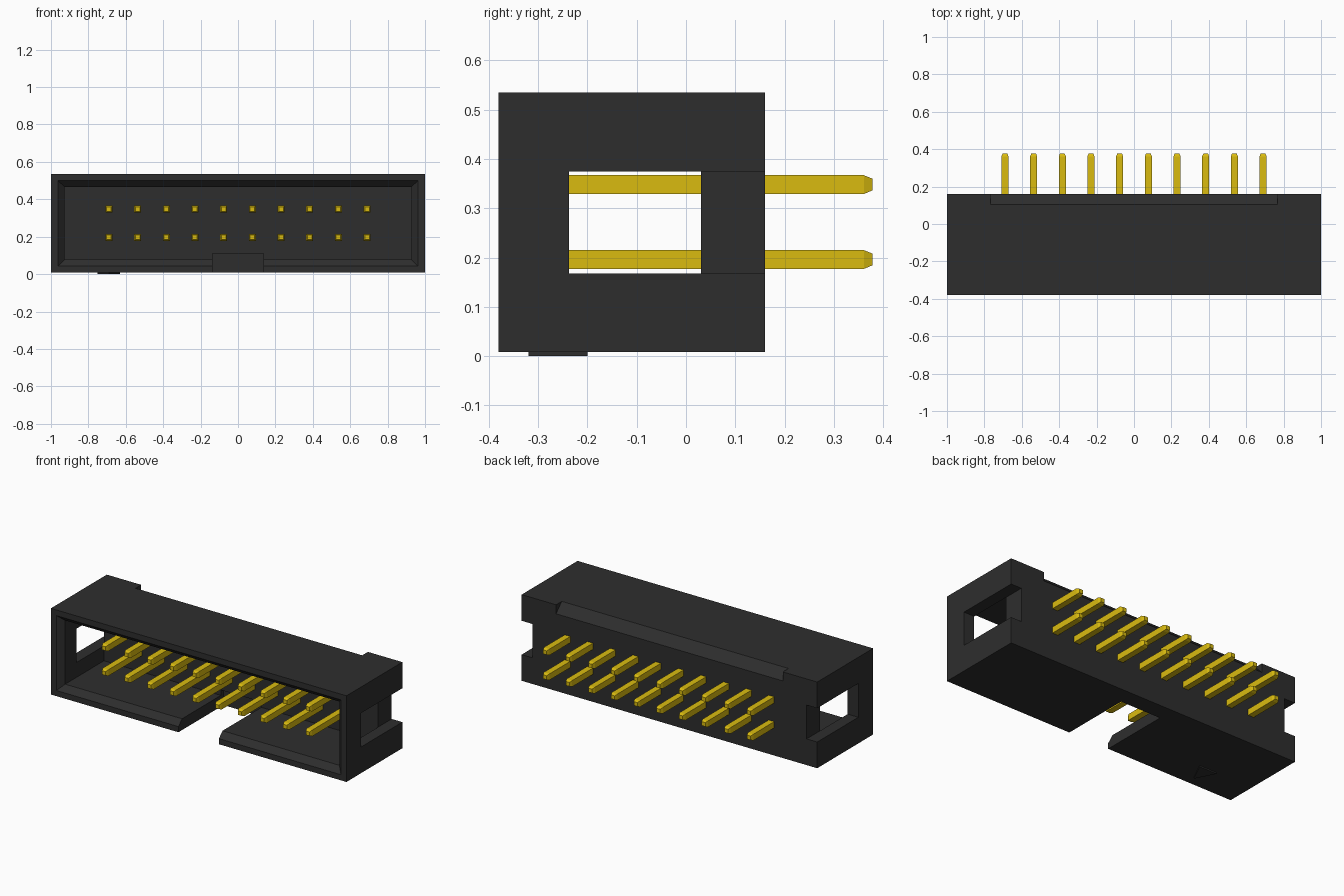
import bpy, bmesh
from mathutils import Vector

if "Cube" in bpy.data.objects:
    bpy.data.objects.remove(bpy.data.objects["Cube"])


def material(name, color):
    m = bpy.data.materials.new(name)
    m.diffuse_color = color
    m.use_nodes = True
    m.node_tree.nodes["Principled BSDF"].inputs["Base Color"].default_value = m.diffuse_color
    return m


BLACK = material("black_plastic", (0.027, 0.027, 0.027, 1))
GOLD = material("gold", (0.70, 0.50, 0.005, 1))


def add_loft(bm, rings):
    # closed solid through matching rings of points
    rows = [[bm.verts.new(p) for p in r] for r in rings]
    n = len(rows[0])
    for a, b in zip(rows, rows[1:]):
        for i in range(n):
            j = (i + 1) % n
            bm.faces.new((a[i], a[j], b[j], b[i]))
    bm.faces.new(rows[0][::-1])
    bm.faces.new(rows[-1])


def finish(name, bm, mat):
    bmesh.ops.recalc_face_normals(bm, faces=bm.faces)
    me = bpy.data.meshes.new(name)
    bm.to_mesh(me)
    bm.free()
    me.materials.append(mat)
    ob = bpy.data.objects.new(name, me)
    bpy.context.collection.objects.link(ob)
    return ob


def solid(name, rings, mat=BLACK):
    bm = bmesh.new()
    add_loft(bm, rings)
    return finish(name, bm, mat)


def rect(x0, x1, z0, z1, y):
    return [(x0, y, z0), (x1, y, z0), (x1, y, z1), (x0, y, z1)]


def box(name, x0, x1, y0, y1, z0, z1):
    return solid(name, [rect(x0, x1, z0, z1, y) for y in (y0, y1)])


def cut(ob, cutter):
    cutter.hide_render = True
    mod = ob.modifiers.new("cut", 'BOOLEAN')
    mod.operation = 'DIFFERENCE'
    mod.solver = 'EXACT'
    mod.object = cutter
    bpy.context.view_layer.objects.active = ob
    bpy.ops.object.modifier_apply(modifier=mod.name)
    bpy.data.objects.remove(cutter)


# Shroud body
FRONT, BACK, FLOOR = -0.38, 0.16, 0.03
BOTTOM, TOP = 0.008, 0.535
body = box("shroud", -1, 1, FRONT, BACK, BOTTOM, TOP)

# Cavity with a chamfered mouth
cut(body, solid("cavity_cutter", [
    rect(-0.998, 0.998, 0.008, 0.534, FRONT - 0.035),
    rect(-0.928, 0.928, 0.077, 0.467, FRONT + 0.035),
    rect(-0.928, 0.928, 0.077, 0.467, FLOOR)]))

# Side slots, open at the back, stepped around the floor block
for s in (-1, 1):
    plan = [(0.9, -0.237), (1.1, -0.237), (1.1, 0.3),
            (0.928, 0.3), (0.928, FLOOR), (0.9, FLOOR)]
    cut(body, solid("slot_cutter",
                    [[(s * x, y, z) for x, y in plan] for z in (0.168, 0.375)]))

# Key notch in the bottom wall
cut(body, box("key_cutter", -0.137, 0.137, -0.5, 0.055, -0.1, 0.11))

# Chamfer along the middle of the top back edge
c = 0.055
wedge = [(BACK - 2 * c, TOP + c), (BACK + c, TOP - 2 * c), (BACK + c, TOP + c)]
cut(body, solid("chamfer_cutter",
                [[(x, y, z) for y, z in wedge] for x in (-0.767, 0.767)]))

# Raised triangle marking the first pin
tri = [(-0.75, -0.2), (-0.63, -0.2), (-0.69, -0.32)]
solid("pin_marker", [[(x, y, z) for x, y in tri] for z in (0.0, BOTTOM + 0.004)])

# Two rows of ten square pins with tapered tips
bm = bmesh.new()
for row_z in (0.196, 0.348):
    for i in range(10):
        x = (i - 4.5) * 0.1533
        add_loft(bm, [rect(x - h, x + h, row_z - h, row_z + h, y)
                      for y, h in ((-0.312, 0.012), (-0.295, 0.019),
                                   (0.361, 0.019), (0.378, 0.012))])
finish("pins", bm, GOLD)
